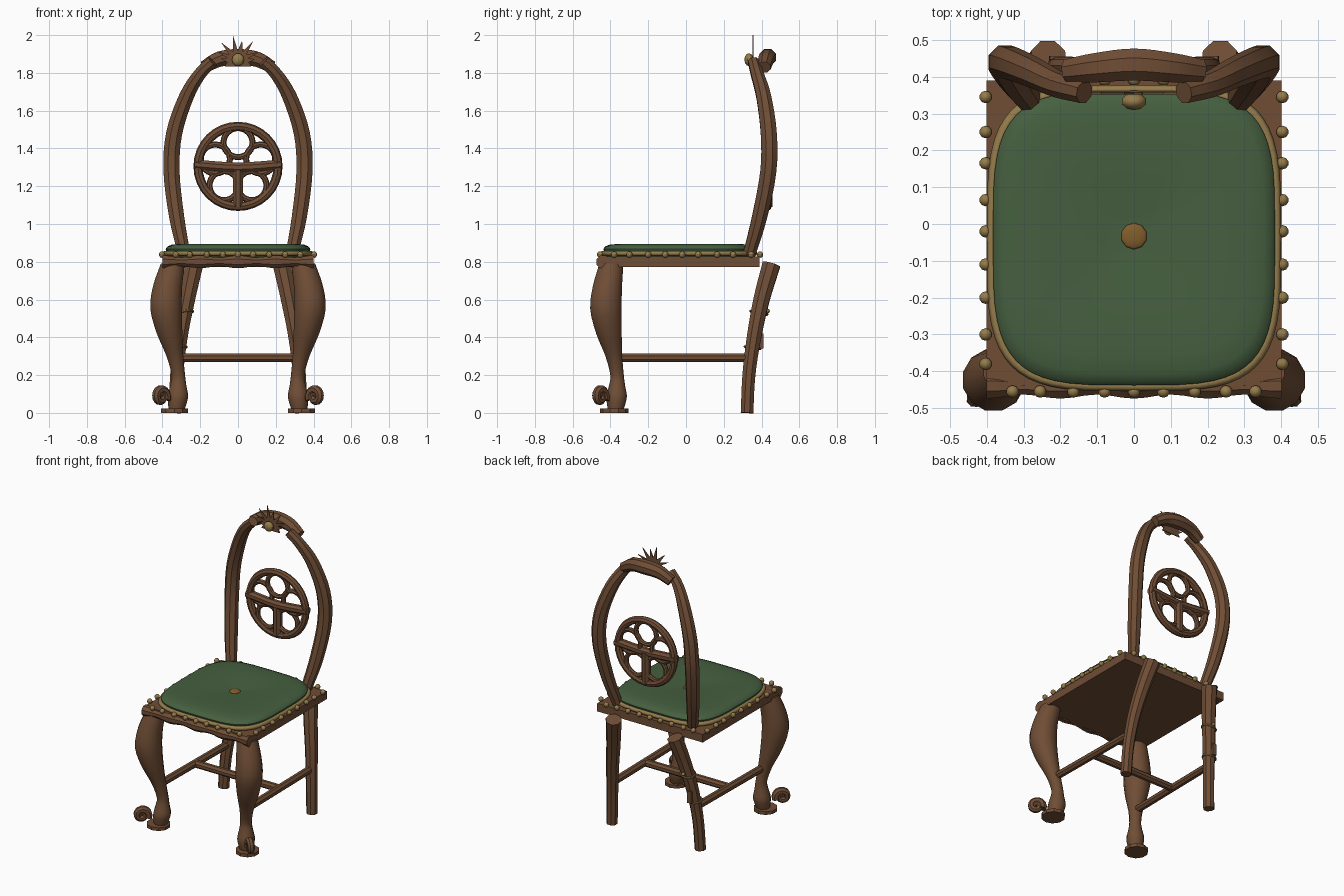
import bpy, bmesh, math
from mathutils import Vector

if "Cube" in bpy.data.objects:
    bpy.data.objects.remove(bpy.data.objects["Cube"])


def material(name, rgb):
    m = bpy.data.materials.new(name)
    m.diffuse_color = (*rgb, 1)
    m.use_nodes = True
    m.node_tree.nodes["Principled BSDF"].inputs["Base Color"].default_value = m.diffuse_color
    return m


WOOD = material("wood", (0.16, 0.075, 0.036))
GREEN = material("green fabric", (0.06, 0.115, 0.05))
GOLD = material("brass", (0.3, 0.2, 0.07))
AMBER = material("button", (0.22, 0.11, 0.025))


def finish(ob, name, mat, angle=32):
    ob.name = name
    ob.data.materials.clear()
    ob.data.materials.append(mat)
    bpy.ops.object.select_all(action='DESELECT')
    ob.select_set(True)
    bpy.context.view_layer.objects.active = ob
    bpy.ops.object.shade_smooth_by_angle(angle=math.radians(angle))
    return ob


def from_rings(name, rings, mat, closed=False, angle=32):
    bm = bmesh.new()
    vs = [[bm.verts.new(p) for p in r] for r in rings]
    n = len(vs[0])
    pairs = list(zip(vs, vs[1:])) + ([(vs[-1], vs[0])] if closed else [])
    for a, b in pairs:
        for i in range(n):
            j = (i + 1) % n
            bm.faces.new((a[i], a[j], b[j], b[i]))
    if not closed:
        bm.faces.new(vs[0])
        bm.faces.new(vs[-1])
    bmesh.ops.recalc_face_normals(bm, faces=bm.faces)
    me = bpy.data.meshes.new(name)
    bm.to_mesh(me)
    bm.free()
    ob = bpy.data.objects.new(name, me)
    bpy.context.collection.objects.link(ob)
    return finish(ob, name, mat, angle)


def spline(pts, steps):
    # Catmull-Rom through (x, y, z, radius) points
    p = [Vector(q) for q in pts]
    p = [2 * p[0] - p[1]] + p + [2 * p[-1] - p[-2]]
    out = []
    for i in range(1, len(p) - 2):
        a, b, c, d = p[i - 1:i + 3]
        for s in range(steps):
            t = s / steps
            out.append(0.5 * (2 * b + (c - a) * t + (2 * a - 5 * b + 4 * c - d) * t * t
                              + (3 * b - a - 3 * c + d) * t ** 3))
    return out + [p[-2]]


def tube(name, pts, mat=WOOD, sides=8, steps=4, ref=(0, 1, 0), flat=False, squash=1.0):
    q = spline(pts, steps)
    rings = []
    for i, c in enumerate(q):
        t = (q[min(i + 1, len(q) - 1)] - q[max(i - 1, 0)]).to_3d()
        t = Vector((0, 0, 1)) if flat else t.normalized()
        u = t.cross(Vector(ref)).normalized()
        v = t.cross(u)
        ring = []
        for k in range(sides):
            a = 2 * math.pi * (k + 0.5) / sides
            ring.append(c.to_3d() + c.w * (u * math.cos(a) + v * math.sin(a) * squash))
        rings.append(ring)
    return from_rings(name, rings, mat)


def torus(name, loc, R, r, mat, rot=(math.pi / 2, 0, 0), seg=32):
    bpy.ops.mesh.primitive_torus_add(location=loc, rotation=rot, major_radius=R, minor_radius=r,
                                     major_segments=seg, minor_segments=8)
    return finish(bpy.context.object, name, mat)


def ball(name, loc, scale, mat):
    bpy.ops.mesh.primitive_uv_sphere_add(segments=10, ring_count=6, radius=1, location=loc)
    bpy.context.object.scale = scale
    return finish(bpy.context.object, name, mat)


def box(name, loc, size, mat):
    bpy.ops.mesh.primitive_cube_add(size=1, location=loc)
    bpy.context.object.scale = size
    return finish(bpy.context.object, name, mat)


# seat frame with carved front rail
box("seat_frame", (0, -0.025, 0.8), (0.8, 0.83, 0.055), WOOD)
rail = []
for i in range(25):
    x = -0.4 + i / 30
    rail.append((x, -0.44, 0.8, 0.031 + 0.006 * math.cos(x * 2 * math.pi / 0.2)))
tube("front_rail", rail, steps=1, ref=(0, 0, 1))


# cushion and piping share a rounded-square outline
def outline(hx, hy, z, n=56, e=0.52):
    ring = []
    for k in range(n):
        c, s = math.cos(2 * math.pi * k / n), math.sin(2 * math.pi * k / n)
        ring.append((hx * math.copysign(abs(c) ** e, c),
                     -0.038 + hy * math.copysign(abs(s) ** e, s), z))
    return ring


levels = [(0.97, 0.82), (0.99, 0.855), (1, 0.868), (0.975, 0.881), (0.92, 0.89), (0.8, 0.895),
          (0.6, 0.895), (0.4, 0.891), (0.2, 0.884), (0.06, 0.88)]
from_rings("cushion", [outline(0.383 * s, 0.4 * s, z) for s, z in levels], GREEN, angle=50)
piping = []
for k in range(6):
    a = 2 * math.pi * k / 6
    piping.append(outline(0.387 + 0.013 * math.cos(a), 0.403 + 0.013 * math.cos(a),
                          0.845 + 0.014 * math.sin(a)))
from_rings("piping", piping, GOLD, closed=True, angle=65)
ball("cushion_button", (0, -0.033, 0.881), (0.036, 0.036, 0.01), AMBER)

# upholstery nails
spots = [(sx * 0.403, y) for sx in (-1, 1)
         for y in (0.345, 0.25, 0.165, 0.065, -0.02, -0.11, -0.2, -0.3, -0.38)]
spots += [(x, y) for y in (-0.455, 0.392) for x in (-0.33, -0.255, -0.165, -0.08, 0, 0.08, 0.165, 0.25, 0.33)]
for x, y in spots:
    ball("nail", (x, y, 0.838), (0.017, 0.017, 0.017), GOLD)

for sx, side in ((-1, "left"), (1, "right")):
    # cabriole front leg with pad and scroll foot
    leg = [(0.345, -0.395, 0.79, 0.066), (0.373, -0.416, 0.67, 0.08), (0.381, -0.424, 0.55, 0.086),
           (0.362, -0.408, 0.42, 0.07), (0.334, -0.382, 0.3, 0.046), (0.316, -0.365, 0.2, 0.037),
           (0.316, -0.365, 0.145, 0.044), (0.318, -0.367, 0.09, 0.056), (0.322, -0.37, 0.045, 0.05),
           (0.325, -0.372, 0.015, 0.042)]
    tube(side + "_front_leg", [(sx * x, y, z, r) for x, y, z, r in leg], sides=12, steps=3, flat=True)
    bpy.ops.mesh.primitive_cylinder_add(vertices=10, radius=0.075, depth=0.022,
                                        location=(sx * 0.337, -0.38, 0.011))
    finish(bpy.context.object, side + "_foot_pad", WOOD)
    curl = []
    for i in range(25):
        f = i / 24
        a = math.pi * (1.15 - 3.3 * f)
        d = (0.042 - 0.034 * f) * math.cos(a)
        curl.append((sx * (0.41 + 0.75 * d), -0.455 - 0.66 * d,
                     0.087 + (0.042 - 0.034 * f) * math.sin(a), 0.027 - 0.012 * f))
    tube(side + "_foot_scroll", curl, steps=1, ref=(0.66 * sx, 0.75, 0))

    # back leg
    back = [(0.335, 0.323, 0.0, 0.036), (0.325, 0.333, 0.2, 0.037), (0.305, 0.36, 0.4, 0.041),
            (0.27, 0.4, 0.6, 0.046), (0.232, 0.452, 0.785, 0.051)]
    tube(side + "_back_leg", [(sx * x, y, z, r) for x, y, z, r in back])

    # bowed back stile
    stile = [(0.285, 0.335, 0.84, 0.035), (0.325, 0.39, 1.04, 0.043), (0.352, 0.436, 1.28, 0.046),
             (0.338, 0.438, 1.48, 0.046), (0.275, 0.412, 1.67, 0.042), (0.205, 0.378, 1.79, 0.036),
             (0.135, 0.358, 1.86, 0.032)]
    tube(side + "_back_stile", [(sx * x, y, z, r) for x, y, z, r in stile])

    # side stretcher
    tube(side + "_stretcher", [(sx * 0.325, -0.37, 0.292, 0.025), (sx * 0.315, 0.33, 0.292, 0.025)],
         steps=1, ref=(0, 0, 1))
tube("cross_stretcher", [(-0.32, -0.01, 0.292, 0.025), (0.32, -0.01, 0.292, 0.025)], steps=1, ref=(0, 0, 1))

# mended left back leg: bands, rivet and plate
torus("leg_band", (-0.314, 0.352, 0.345), 0.042, 0.006, GOLD, (-0.15, -0.1, 0), 16)
torus("leg_band", (-0.283, 0.386, 0.53), 0.046, 0.006, GOLD, (-0.2, -0.18, 0), 16)
ball("leg_rivet", (-0.282, 0.432, 0.54), (0.012, 0.012, 0.012), GOLD)
box("leg_plate", (-0.31, 0.4, 0.38), (0.03, 0.02, 0.08), WOOD)

# crest rail
crest = [(-0.18, 0.415, 1.83, 0.035), (-0.1, 0.425, 1.872, 0.043), (0, 0.433, 1.883, 0.047),
         (0.1, 0.425, 1.872, 0.043), (0.18, 0.415, 1.83, 0.035)]
tube("crest_rail", crest, ref=(0, 0, 1), squash=1.0)

# spiky crest leaf with boss
tips = [(-0.07, 1.835), (-0.09, 1.875), (-0.115, 1.915), (-0.09, 1.962), (-0.027, 2.0), (0.022, 1.972),
        (0.08, 1.967), (0.115, 1.912), (0.09, 1.873), (0.07, 1.835)]
star = []
for i, (x, z) in enumerate(tips):
    star.append((x, z))
    if i < len(tips) - 1:
        m = Vector(((x + tips[i + 1][0]) / 2, (z + tips[i + 1][1]) / 2 - 1.86)).normalized()
        star.append((m.x * 0.058, 1.86 + m.y * 0.058))
from_rings("crest_leaf", [[(x, y, z) for x, z in star] for y in (0.352, 0.358)], WOOD)
ball("crest_boss", (0, 0.333, 1.87), (0.034, 0.024, 0.034), GOLD)

# pierced medallion: outer ring, five foils and two bars
MY, MZ = 0.43, 1.305
torus("medallion_ring", (0, MY, MZ), 0.212, 0.024, WOOD)
for k in range(5):
    a = math.pi / 2 + k * 2 * math.pi / 5
    torus("medallion_foil", (0.126 * math.cos(a), MY, MZ + 0.126 * math.sin(a)), 0.077, 0.016, WOOD, seg=24)
tube("medallion_crossbar", [(-0.23, MY, 1.315, 0.028), (0, MY - 0.005, 1.3, 0.028), (0.23, MY, 1.315, 0.028)],
     ref=(0, 0, 1))
tube("medallion_post", [(0, MY, 1.09, 0.03), (0, MY, 1.3, 0.03)], steps=1)
